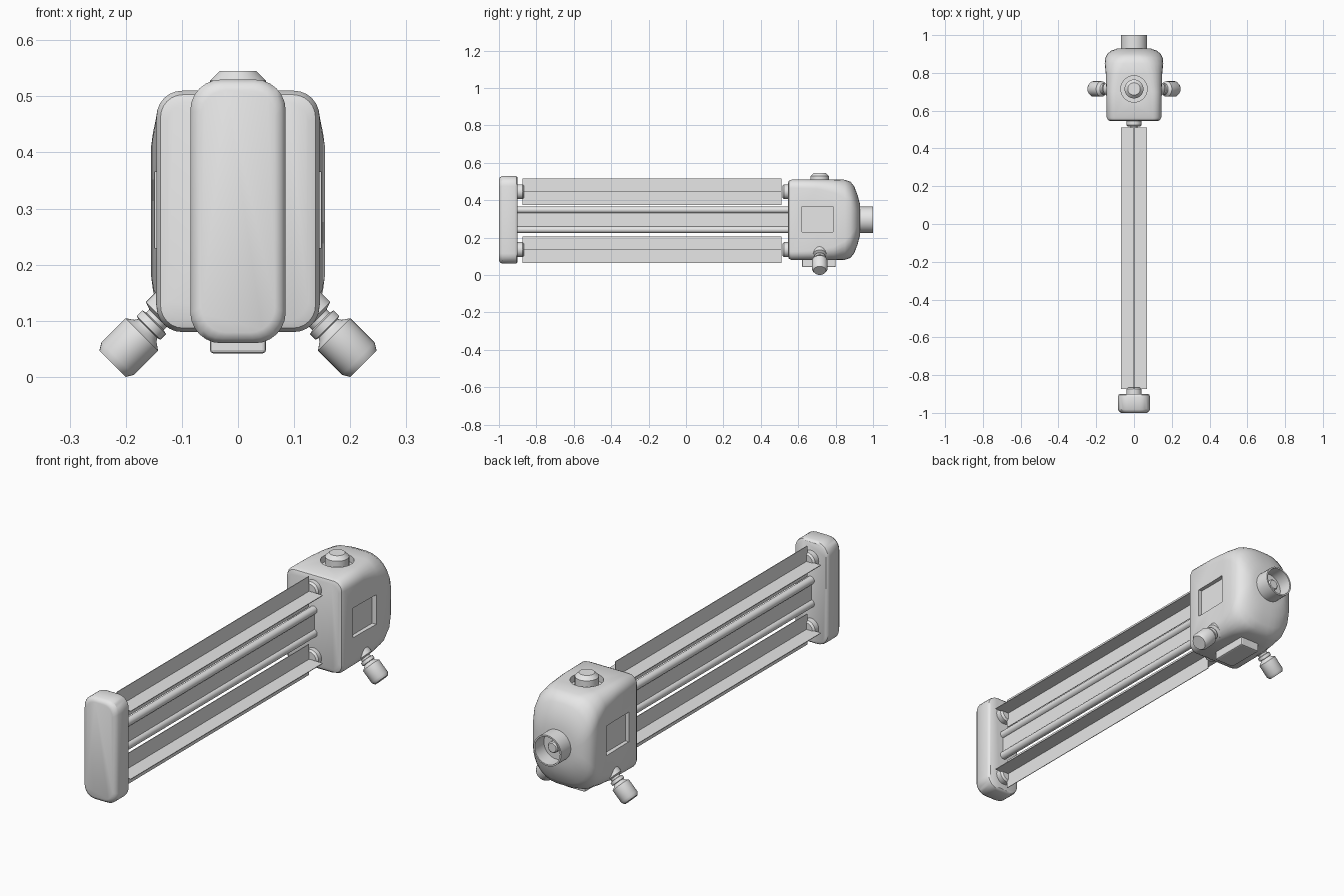
import bpy, bmesh, math
from mathutils import Vector

cube = bpy.data.objects.get("Cube")
if cube:
    bpy.data.objects.remove(cube, do_unlink=True)

grey = bpy.data.materials.new("light_grey")
grey.use_nodes = True
grey.diffuse_color = (0.8, 0.8, 0.8, 1)
grey.node_tree.nodes["Principled BSDF"].inputs["Base Color"].default_value = (0.8, 0.8, 0.8, 1)

MID = 0.295     # height of the long axis
PORT_Y = 0.715  # position of the knob, windows and legs


def finish(name, bm):
    bmesh.ops.recalc_face_normals(bm, faces=bm.faces)
    mesh = bpy.data.meshes.new(name)
    bm.to_mesh(mesh)
    bm.free()
    mesh.materials.append(grey)
    obj = bpy.data.objects.new(name, mesh)
    bpy.context.collection.objects.link(obj)
    return obj


def smooth(obj, angle=35):
    bpy.ops.object.select_all(action="DESELECT")
    obj.select_set(True)
    bpy.context.view_layer.objects.active = obj
    bpy.ops.object.shade_smooth_by_angle(angle=math.radians(angle))
    return obj


def loft(name, rings):
    """Skin a list of equal closed rings and cap both ends."""
    bm = bmesh.new()
    rows = [[bm.verts.new(p) for p in ring] for ring in rings]
    n = len(rows[0])
    for a, b in zip(rows, rows[1:]):
        for i in range(n):
            j = (i + 1) % n
            bm.faces.new((a[i], a[j], b[j], b[i]))
    bm.faces.new(rows[0])
    bm.faces.new(rows[-1])
    return finish(name, bm)


def lathe(name, origin, axis, profile, sides=32):
    """Turn (distance, radius) pairs about an axis."""
    axis = Vector(axis).normalized()
    u = axis.orthogonal().normalized()
    v = axis.cross(u)
    turns = [math.tau * i / sides for i in range(sides)]
    return loft(name, [[Vector(origin) + axis * t + r * (u * math.cos(a) + v * math.sin(a))
                        for a in turns] for t, r in profile])


def rounded_ring(y, hx, hz, r, steps=6):
    """Rounded rectangle standing across the long axis."""
    pts = []
    for q, (sx, sz) in enumerate(((1, 1), (-1, 1), (-1, -1), (1, -1))):
        for k in range(steps + 1):
            a = math.pi / 2 * (q + k / steps)
            pts.append((sx * (hx - r) + r * math.cos(a), y,
                        MID + sz * (hz - r) + r * math.sin(a)))
    return pts


def box(name, lo, hi, bevel=0):
    bm = bmesh.new()
    bmesh.ops.create_cube(bm, size=1)
    for v in bm.verts:
        v.co = [l + (c + 0.5) * (h - l) for c, l, h in zip(v.co, lo, hi)]
    if bevel:
        bmesh.ops.bevel(bm, geom=bm.edges[:], offset=bevel, segments=2, affect="EDGES", profile=0.5)
    return finish(name, bm)


def cut(obj, cutter):
    cutter.hide_render = True
    mod = obj.modifiers.new("cut", "BOOLEAN")
    mod.operation = "DIFFERENCE"
    mod.solver = "EXACT"
    mod.object = cutter
    bpy.ops.object.select_all(action="DESELECT")
    obj.select_set(True)
    bpy.context.view_layer.objects.active = obj
    bpy.ops.object.modifier_apply(modifier=mod.name)
    bpy.data.objects.remove(cutter, do_unlink=True)


# Main housing, bulging towards the back
housing = loft("housing", [rounded_ring(*s) for s in (
    (0.545, 0.125, 0.195, 0.035), (0.55, 0.138, 0.208, 0.04), (0.565, 0.145, 0.215, 0.045),
    (0.70, 0.146, 0.215, 0.05), (0.79, 0.149, 0.215, 0.07), (0.85, 0.155, 0.214, 0.10),
    (0.88, 0.152, 0.203, 0.12), (0.90, 0.142, 0.178, 0.12), (0.918, 0.12, 0.13, 0.10),
    (0.93, 0.085, 0.085, 0.075))])
# Windows on both sides and the round well on top
for s in (-1, 1):
    xs = sorted((s * 0.128, s * 0.25))
    cut(housing, box("window_cutter", (xs[0], 0.62, 0.23), (xs[1], 0.785, 0.365)))
cut(housing, lathe("well_cutter", (0, PORT_Y, 0.48), (0, 0, 1), [(0, 0.07), (0.1, 0.07)]))
smooth(housing)

# Top knob
smooth(lathe("top_knob", (0, PORT_Y, 0.47), (0, 0, 1),
             [(0, 0.05), (0.058, 0.05), (0.073, 0.035), (0.075, 0.033)]))
# Bottom plate
box("bottom_plate", (-0.05, 0.62, 0.042), (0.05, 0.80, 0.12), 0.006)

# Rear nozzle: open tube with a small pin inside
smooth(lathe("rear_nozzle", (0, 0.91, MID), (0, 1, 0),
             [(0, 0.07), (0.09, 0.07), (0.09, 0.063), (0.025, 0.063)]))
smooth(lathe("nozzle_pin", (0, 0.92, MID), (0, 1, 0), [(0, 0.025), (0.04, 0.025), (0.045, 0.02)]))

# Angled legs
for s, side in ((1, "left"), (-1, "right")):
    smooth(lathe(side + "_leg", (s * 0.10, PORT_Y, 0.147), (s, 0, -1), [
        (-0.03, 0.036), (0.055, 0.036), (0.06, 0.022), (0.068, 0.022), (0.07, 0.03),
        (0.084, 0.03), (0.086, 0.024), (0.092, 0.028), (0.101, 0.041), (0.162, 0.041),
        (0.175, 0.033)]))

# Front end cap
smooth(loft("front_cap", [rounded_ring(*s) for s in (
    (-1, 0.066, 0.216, 0.045), (-0.995, 0.077, 0.227, 0.05), (-0.982, 0.085, 0.235, 0.055),
    (-0.915, 0.085, 0.235, 0.055), (-0.905, 0.082, 0.232, 0.052), (-0.9, 0.076, 0.226, 0.05))]))

# Crossed vanes with round mounts at both ends
for name, z in (("upper", 0.445), ("lower", 0.135)):
    w, t = 0.07, 0.0015
    box(name + "_upright_vane", (-t, -0.873, z - w), (t, 0.511, z + w))
    box(name + "_flat_vane", (-w, -0.873, z - t), (w, 0.511, z + t))
    for end, y, d in (("front", -0.91, 1), ("back", 0.56, -1)):
        smooth(lathe(f"{name}_{end}_mount", (0, y, z), (0, d, 0),
                     [(0, 0.04), (0.036, 0.04), (0.044, 0.032)]))

# Central rail: two tubes joined by a web
for name, z in (("upper", 0.348), ("lower", 0.242)):
    smooth(lathe(name + "_tube", (0, -0.92, z), (0, 1, 0), [(0, 0.018), (1.48, 0.018)], 20))
box("rail_web", (-0.004, -0.92, 0.24), (0.004, 0.56, 0.35))
